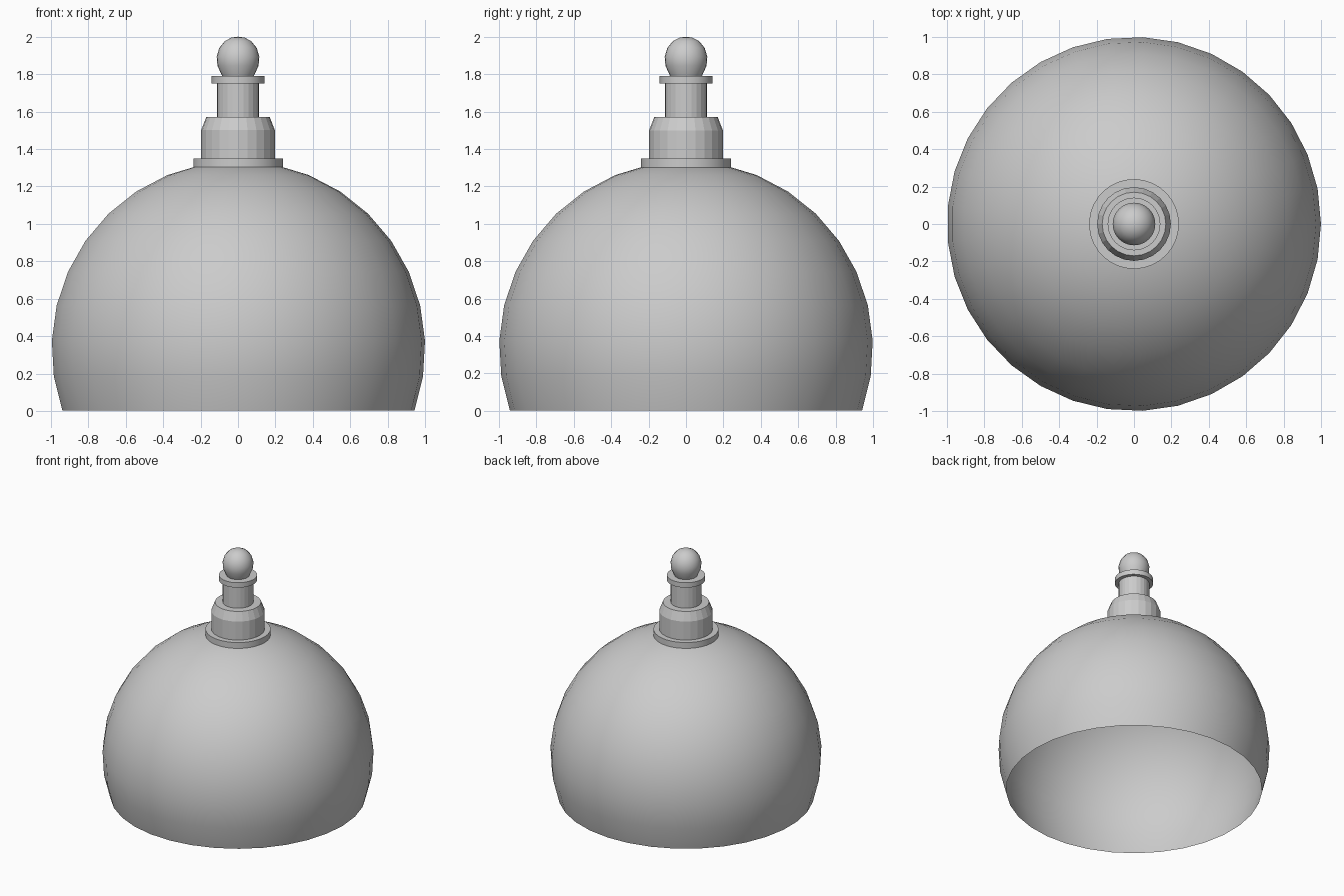
import bpy, bmesh, math

if "Cube" in bpy.data.objects:
    bpy.data.objects.remove(bpy.data.objects["Cube"])


def lathe(name, profile, sides, smooth=None):
    """Revolve an (r, z) profile, listed bottom to top, around the z axis."""
    bm = bmesh.new()
    rings = []
    for r, z in profile:
        if r == 0:
            rings.append([bm.verts.new((0, 0, z))])
        else:
            rings.append([bm.verts.new((r * math.cos(2 * math.pi * i / sides),
                                        r * math.sin(2 * math.pi * i / sides), z))
                          for i in range(sides)])
    for a, b in zip(rings, rings[1:]):
        for i in range(sides):
            j = (i + 1) % sides
            if len(a) == 1:
                bm.faces.new((a[0], b[j], b[i]))
            elif len(b) == 1:
                bm.faces.new((a[i], a[j], b[0]))
            else:
                bm.faces.new((a[i], a[j], b[j], b[i]))
    mesh = bpy.data.meshes.new(name)
    bm.to_mesh(mesh)
    bm.free()
    obj = bpy.data.objects.new(name, mesh)
    bpy.context.collection.objects.link(obj)
    if smooth:
        bpy.ops.object.select_all(action='DESELECT')
        obj.select_set(True)
        bpy.context.view_layer.objects.active = obj
        bpy.ops.object.shade_smooth_by_angle(angle=math.radians(smooth))
    return obj


# Open, single-skin dome shade: part of a unit sphere, closed at the pole
step = 360 / 33
angles = [math.radians(-19.5 + step * i) for i in range(10)]
dome = [(math.cos(a), 0.335 + math.sin(a)) for a in angles]
lathe("dome_shade", dome + [(0, 1.335)], 33, 30)

# Flat collar sitting on the dome
lathe("collar", [(0.24, 1.30), (0.24, 1.35), (0, 1.35)], 33, 30)

# Lamp socket with a chamfered shoulder
lathe("socket", [(0.197, 1.35), (0.197, 1.5), (0.17, 1.57), (0, 1.57)], 24)

# Stem
lathe("stem", [(0.113, 1.57), (0.113, 1.75)], 24)

# Ring at the top of the stem
lathe("stem_ring", [(0, 1.75), (0.141, 1.75), (0.141, 1.79), (0, 1.79)], 24, 30)

# Ball finial
lathe("ball_finial", [(0.085, 1.79), (0.11, 1.845), (0.114, 1.893), (0.1, 1.94),
                      (0.07, 1.977), (0.035, 1.995), (0, 2.0)], 24, 40)
